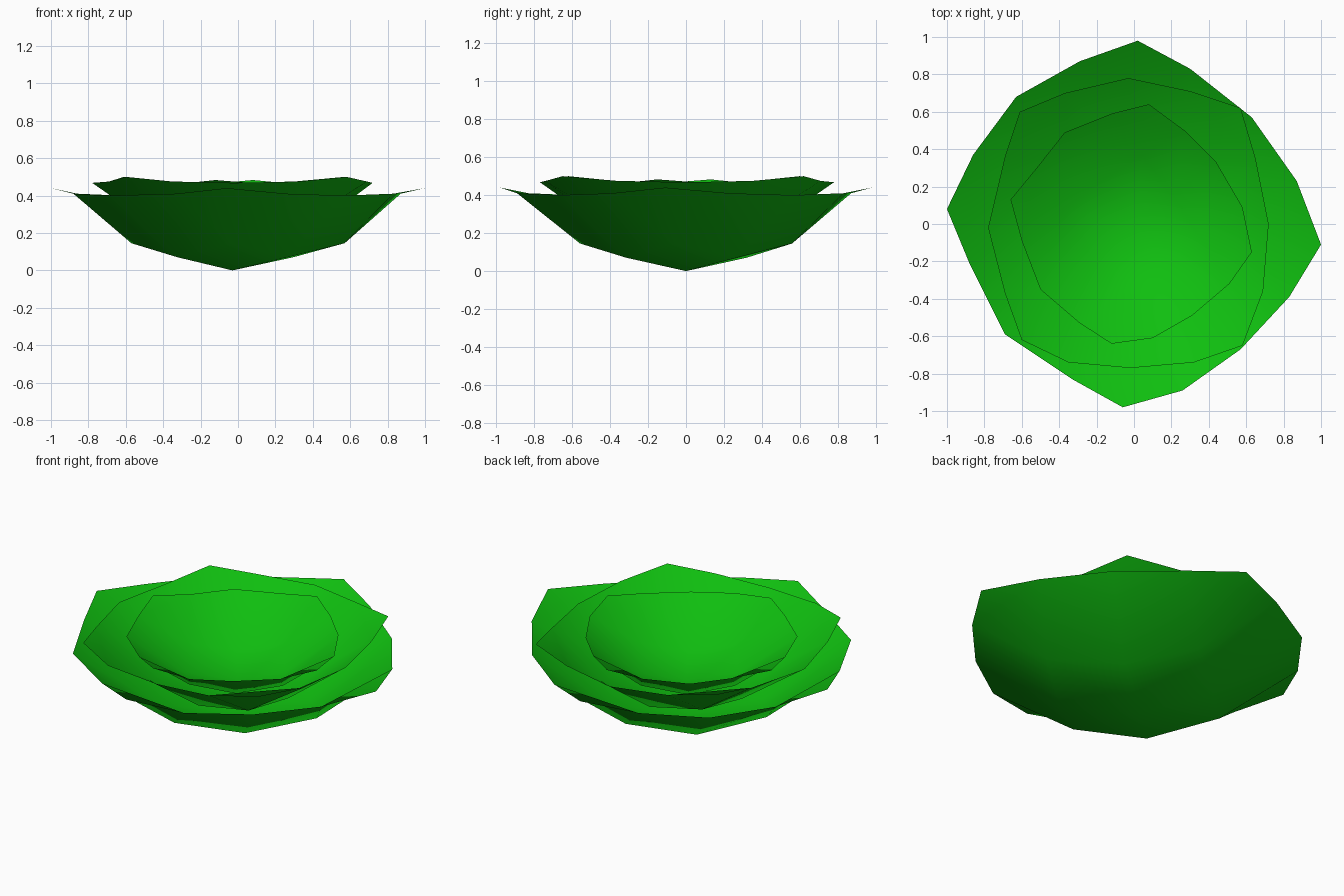
import bpy
import bmesh

default_cube = bpy.data.objects.get("Cube")
if default_cube:
    bpy.data.objects.remove(default_cube, do_unlink=True)

# One leaf green for every layer
leaf_green = bpy.data.materials.new("leaf_green")
leaf_green.use_nodes = True
colour = (0.005, 0.52, 0.005, 1)
leaf_green.diffuse_color = colour
shader = leaf_green.node_tree.nodes["Principled BSDF"]
shader.inputs["Base Color"].default_value = colour


def leaf_layer(name, outline, base, tip_z, side_z, middle_z, centre_x=0):
    """Cupped square leaf sheet: a centre, a ring of eight and a rim of sixteen.
    The outline runs anticlockwise and starts on a corner tip."""
    bm = bmesh.new()
    heights = (tip_z, side_z, middle_z, side_z)
    rim = [bm.verts.new((x, y, heights[i % 4])) for i, (x, y) in enumerate(outline)]
    centre = bm.verts.new((centre_x, 0, base))

    # Ring follows the tips and the side middles at a reduced radius and height
    ring = []
    for i, (x, y) in enumerate(outline[::2]):
        reach, lift = (0.47, 0.16) if i % 2 else (0.57, 0.33)
        ring.append(bm.verts.new((x * reach, y * reach, base + lift * (tip_z - base))))

    # Four quads for each corner of the leaf
    for corner in range(4):
        r, k = corner * 4, corner * 2
        after = ring[(k + 2) % len(ring)]
        bm.faces.new((rim[r - 1], rim[r], rim[r + 1], ring[k]))
        bm.faces.new((ring[k], rim[r + 1], rim[r + 2], ring[k + 1]))
        bm.faces.new((ring[k + 1], rim[r + 2], rim[r + 3], after))
        bm.faces.new((centre, ring[k - 1], ring[k], ring[k + 1]))

    for face in bm.faces:
        face.smooth = True
    mesh = bpy.data.meshes.new(name)
    bm.to_mesh(mesh)
    bm.free()
    mesh.materials.append(leaf_green)
    layer = bpy.data.objects.new(name, mesh)
    bpy.context.collection.objects.link(layer)
    return layer


# Wide lower leaves
leaf_layer("outer_leaves", [
    (.02, .98), (-.29, .87), (-.63, .68), (-.86, .37),
    (-1, .08), (-.88, -.21), (-.69, -.59), (-.33, -.83),
    (-.06, -.98), (.26, -.89), (.57, -.67), (.83, -.39),
    (1, -.11), (.87, .23), (.63, .57), (.3, .83),
], base=0, tip_z=.44, side_z=.41, middle_z=.4, centre_x=-.03)

# Middle leaves, turned an eighth of a circle
leaf_layer("middle_leaves", [
    (.57, .62), (.3, .71), (-.03, .78), (-.37, .7),
    (-.61, .6), (-.69, .36), (-.78, -.02), (-.69, -.37),
    (-.6, -.62), (-.35, -.74), (-.02, -.77), (.32, -.74),
    (.58, -.65), (.69, -.36), (.72, 0), (.65, .35),
], base=.12, tip_z=.5, side_z=.475, middle_z=.468)

# Small top leaves
leaf_layer("inner_leaves", [
    (.08, .64), (-.12, .59), (-.37, .49), (-.52, .3),
    (-.66, .13), (-.6, -.09), (-.5, -.35), (-.29, -.53),
    (-.12, -.64), (.1, -.61), (.31, -.49), (.51, -.32),
    (.63, -.15), (.58, .09), (.44, .33), (.27, .5),
], base=.2, tip_z=.483, side_z=.465, middle_z=.463)
